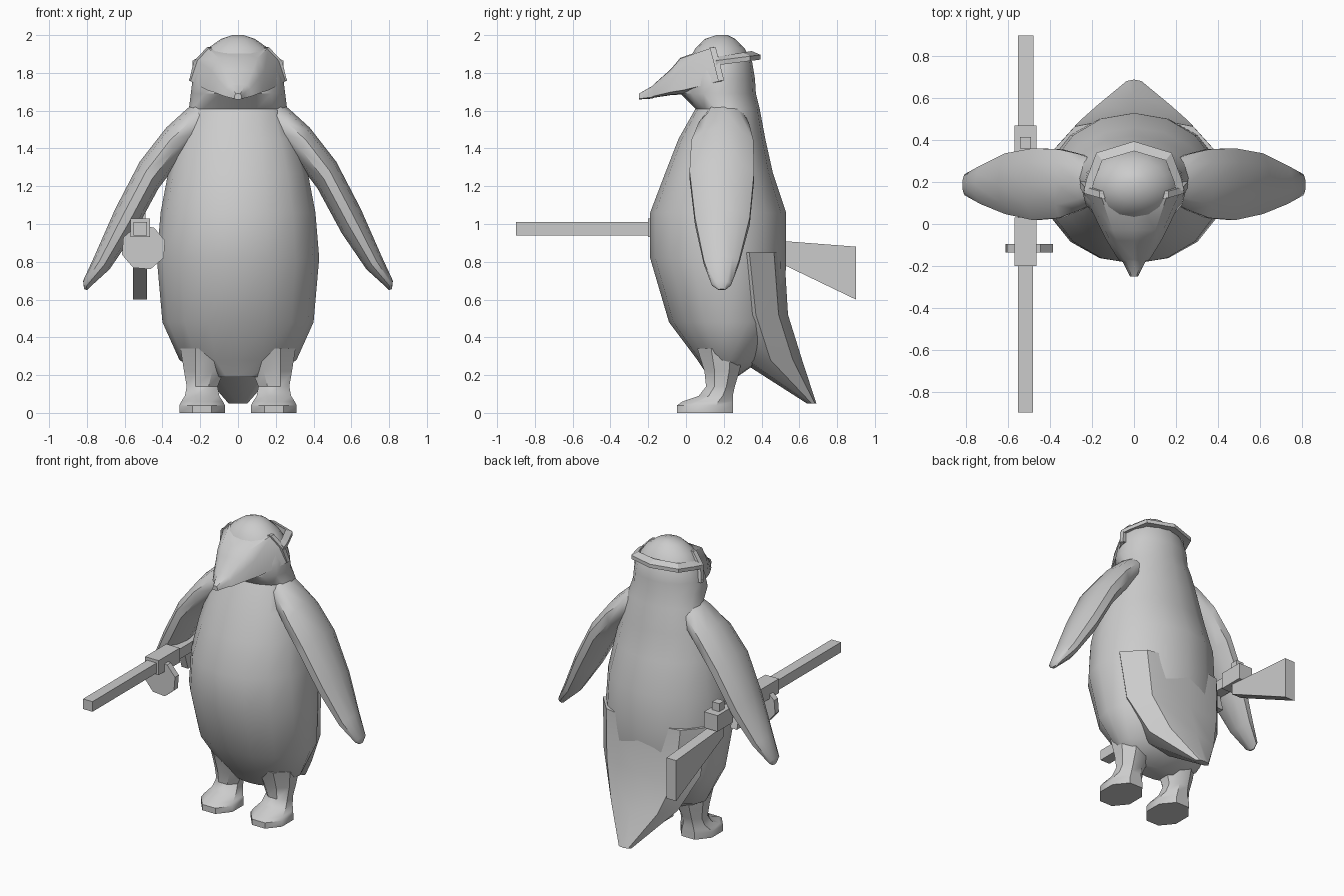
import bpy, bmesh, math
from mathutils import Vector

cube = bpy.data.objects.get("Cube")
if cube:
    bpy.data.objects.remove(cube)

grey = bpy.data.materials.new("plain grey")
grey.use_nodes = True
COLOUR = (0.6, 0.6, 0.6, 1)
grey.diffuse_color = COLOUR
grey.node_tree.nodes["Principled BSDF"].inputs["Base Color"].default_value = COLOUR


def finish(name, bm, angle=None):
    bmesh.ops.recalc_face_normals(bm, faces=bm.faces)
    mesh = bpy.data.meshes.new(name)
    bm.to_mesh(mesh)
    bm.free()
    mesh.materials.append(grey)
    obj = bpy.data.objects.new(name, mesh)
    bpy.context.collection.objects.link(obj)
    if angle:
        bpy.ops.object.select_all(action="DESELECT")
        bpy.context.view_layer.objects.active = obj
        obj.select_set(True)
        bpy.ops.object.shade_smooth_by_angle(angle=math.radians(angle))
    return obj


def loft(name, rings, angle=None, closed=False):
    """Skin a list of point rings, capped at both ends unless closed."""
    bm = bmesh.new()
    loops = [[bm.verts.new(p) for p in ring] for ring in rings]
    n = len(loops[0])
    pairs = list(zip(loops, loops[1:])) + ([(loops[-1], loops[0])] if closed else [])
    for a, b in pairs:
        for i in range(n):
            j = (i + 1) % n
            bm.faces.new((a[i], a[j], b[j], b[i]))
    if not closed:
        bm.faces.new(loops[0])
        bm.faces.new(loops[-1])
    return finish(name, bm, angle)


def oval(centre, u, v, n, turn=0.0):
    c, u, v = Vector(centre), Vector(u), Vector(v)
    angles = [math.tau * (i + turn) / n for i in range(n)]
    return [c + u * math.cos(a) + v * math.sin(a) for a in angles]


def level_oval(z, x, half, front, back, n, turn=0.0):
    return oval((x, (front + back) / 2, z), (half, 0, 0), (0, (back - front) / 2, 0), n, turn)


def prism(name, outline, x0, x1):
    """Extrude a (y, z) outline across x."""
    return loft(name, [[(x, y, z) for y, z in outline] for x in (x0, x1)])


def box(name, half, y0, y1, z0, z1):
    prism(name, [(y0, z0), (y1, z0), (y1, z1), (y0, z1)], GUN_X - half, GUN_X + half)


# Body and head: height, half width, front, back
body = [
    (0.19, 0.16, 0.12, 0.27), (0.28, 0.31, 0.06, 0.40), (0.48, 0.40, -0.09, 0.52),
    (0.82, 0.43, -0.19, 0.53), (1.06, 0.41, -0.19, 0.53), (1.27, 0.37, -0.11, 0.46),
    (1.45, 0.32, -0.04, 0.42), (1.61, 0.26, 0.05, 0.39), (1.69, 0.25, -0.03, 0.37),
    (1.77, 0.24, -0.01, 0.365), (1.86, 0.21, 0.01, 0.35), (1.93, 0.16, 0.05, 0.31),
    (1.98, 0.09, 0.10, 0.26), (2.0, 0.03, 0.16, 0.22),
]
loft("body", [level_oval(z, 0, w, f, b, 16) for z, w, f, b in body], 50)

# Tail, tapering back and down
tail = [(0.85, 0.40, 0.15, 0.52), (0.52, 0.37, 0.20, 0.54),
        (0.28, 0.25, 0.28, 0.615), (0.05, 0.05, 0.64, 0.69)]
loft("tail", [level_oval(z, 0, w, f, b, 8) for z, w, f, b in tail], 35)

# Flippers: outer edge (x, z), inner edge (x, z), front, back
flipper = [
    ((0.20, 1.66), (0.15, 1.45), 0.10, 0.31), ((0.27, 1.61), (0.24, 1.40), 0.06, 0.34),
    ((0.38, 1.51), (0.32, 1.32), 0.02, 0.365), ((0.52, 1.33), (0.42, 1.19), 0.01, 0.37),
    ((0.65, 1.08), (0.55, 0.95), 0.04, 0.345), ((0.76, 0.83), (0.68, 0.76), 0.09, 0.285),
    ((0.82, 0.70), (0.79, 0.66), 0.135, 0.24), ((0.815, 0.655), (0.80, 0.65), 0.17, 0.21),
]
# Legs with feet: height, centre, half width, front, back
leg = [
    (0.0, 0.19, 0.125, -0.06, 0.26), (0.04, 0.19, 0.125, -0.06, 0.26),
    (0.06, 0.19, 0.115, -0.03, 0.26), (0.09, 0.19, 0.095, 0.06, 0.255),
    (0.14, 0.19, 0.085, 0.10, 0.265), (0.22, 0.18, 0.11, 0.09, 0.29),
    (0.34, 0.17, 0.14, 0.05, 0.32),
]
for side, s in (("left", 1), ("right", -1)):
    rings = []
    for (ox, oz), (ix, iz), f, b in flipper:
        mid = (s * (ox + ix) / 2, (f + b) / 2, (oz + iz) / 2)
        half = (s * (ox - ix) / 2, 0, (oz - iz) / 2)
        rings.append(oval(mid, half, (0, (b - f) / 2, 0), 10))
    loft(side + "_flipper", rings, 50)
    loft(side + "_leg", [level_oval(z, s * x, w * 1.04, f, b, 8, 0.5)
                         for z, x, w, f, b in leg], 40)

# Face mask running into the beak: y, half width, bottom, top, backward lean
SECTION = [(0, 1), (0.62, 0.98), (0.86, 0.65), (1, 0.1), (0.55, 0), (0, -0.02)]
FULL = SECTION + [(-x, z) for x, z in SECTION[-2:0:-1]]


def mask_ring(y, half, low, high, lean):
    return [(half * u, y - lean * (v - 0.5), low + (high - low) * v) for u, v in FULL]


mask = [(0.17, 0.26, 1.74, 1.94, 0.05), (-0.02, 0.165, 1.69, 1.88, 0.02),
        (-0.08, 0.13, 1.685, 1.82, 0), (-0.17, 0.075, 1.67, 1.74, 0),
        (-0.18, 0.055, 1.665, 1.73, 0), (-0.25, 0.02, 1.66, 1.69, 0)]
loft("face_mask", [mask_ring(*m) for m in mask], 40)

# Strap behind the head, with a plate at each end of the mask
path = [(-0.24, 0.16), (-0.225, 0.22), (-0.18, 0.34), (0, 0.395),
        (0.18, 0.34), (0.225, 0.22), (0.24, 0.16)]
strap = []
for x, y in path:
    z = 1.84 + (y - 0.16) * 0.13
    inner = Vector((x * 0.84, 0.16 + (y - 0.16) * 0.8, 0))
    outer = Vector((x, y, 0))
    strap.append([inner + Vector((0, 0, z)), outer + Vector((0, 0, z)),
                  outer + Vector((0, 0, z + 0.025)), inner + Vector((0, 0, z + 0.045))])
loft("head_strap", strap)
for side, s in (("left", 1), ("right", -1)):
    plate = []
    for y, z, x in ((0.145, 1.935, 0.165), (0.165, 1.86, 0.235), (0.19, 1.76, 0.258)):
        plate.append([(s * (x + dx), y + dy, z)
                      for dx, dy in ((-0.04, -0.02), (0, -0.02), (0, 0.012), (-0.04, 0.012))])
    loft(side + "_strap_plate", plate)

# Rifle held beside the right flipper
GUN_X = -0.518
box("rifle_barrel", 0.036, -0.9, 0.42, 0.94, 1.01)
box("rifle_front_block", 0.052, -0.2, 0.03, 0.93, 1.03)
box("rifle_rear_block", 0.052, 0.3, 0.47, 0.92, 1.03)
box("rifle_sight", 0.027, 0.36, 0.415, 1.02, 1.085)
prism("rifle_grip", [(0.12, 0.95), (0.19, 0.95), (0.22, 0.83), (0.16, 0.83)],
      GUN_X - 0.025, GUN_X + 0.025)
prism("rifle_stock", [(0.38, 0.92), (0.9, 0.88), (0.9, 0.6), (0.38, 0.85)],
      GUN_X - 0.037, GUN_X + 0.037)
loft("rifle_drum", [oval((-0.5, y, 0.875), (0.12, 0, 0), (0, 0, 0.12), 8, 0.4)
                    for y in (-0.137, -0.095)])
